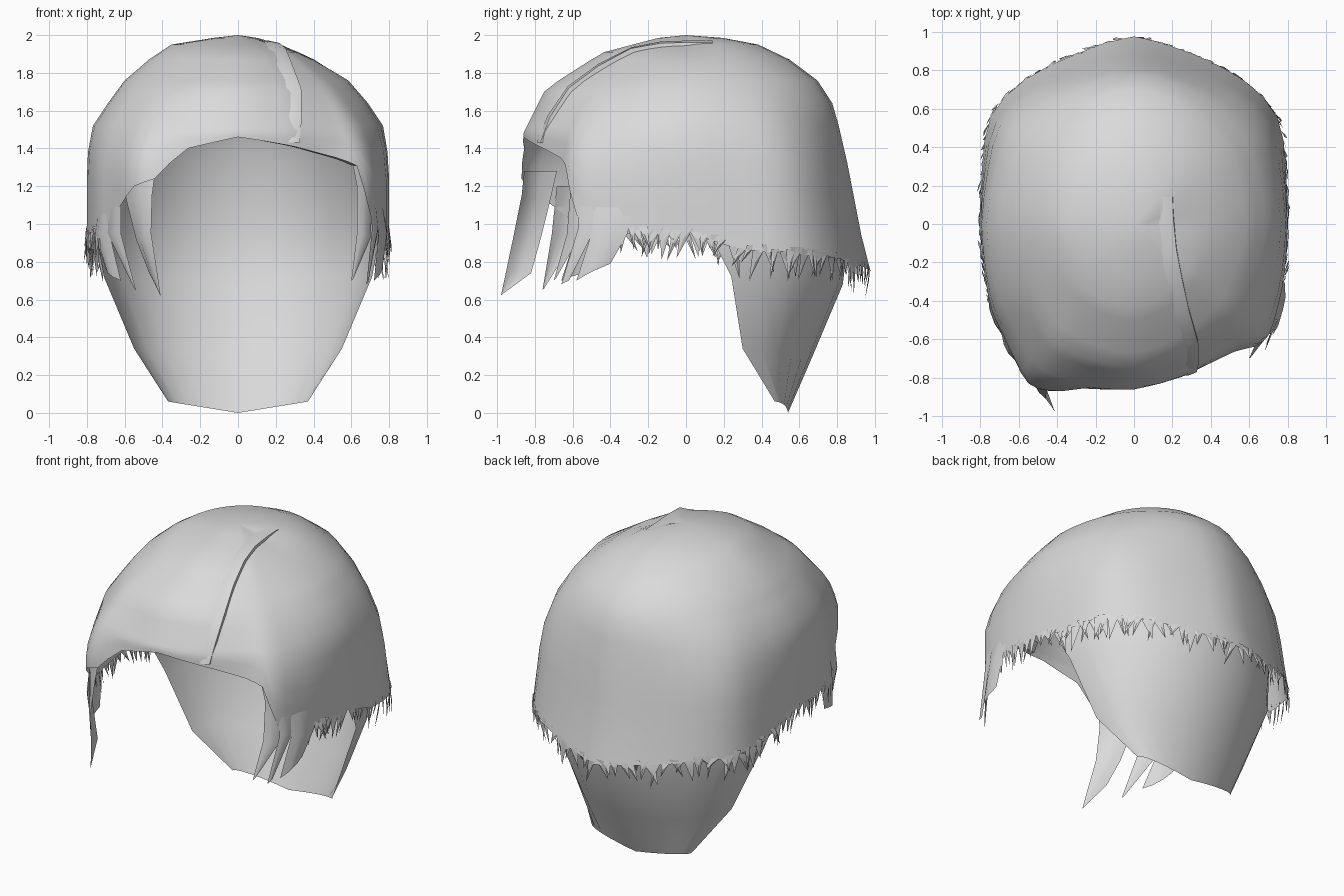
import bpy, bmesh, math, random
from mathutils import Vector
from mathutils.bvhtree import BVHTree

if "Cube" in bpy.data.objects:
    bpy.data.objects.remove(bpy.data.objects["Cube"])

random.seed(4)
grey = bpy.data.materials.new("hair_grey")
grey.diffuse_color = (0.7, 0.7, 0.7, 1)
grey.use_nodes = True
grey.node_tree.nodes["Principled BSDF"].inputs["Base Color"].default_value = grey.diffuse_color


def make(name, verts, faces, angle=60):
    """Build a sheet whose faces all point away from the head centre."""
    me = bpy.data.meshes.new(name)
    me.from_pydata([tuple(v) for v in verts], [], faces)
    bm = bmesh.new()
    bm.from_mesh(me)
    bmesh.ops.remove_doubles(bm, verts=bm.verts, dist=0.0005)
    bm.normal_update()
    for f in bm.faces:
        if f.normal.dot(f.calc_center_median() - Vector((0, 0, 1))) < 0:
            f.normal_flip()
    bm.to_mesh(me)
    bm.free()
    ob = bpy.data.objects.new(name, me)
    bpy.context.collection.objects.link(ob)
    me.materials.append(grey)
    bpy.context.view_layer.objects.active = ob
    ob.select_set(True)
    bpy.ops.object.shade_smooth_by_angle(angle=math.radians(angle))
    ob.select_set(False)
    return ob


def grid(rows, closed=False):
    n = len(rows[0])
    faces = []
    for r in range(len(rows) - 1):
        for c in range(n if closed else n - 1):
            d = (c + 1) % n
            faces.append((r * n + c, r * n + d, (r + 1) * n + d, (r + 1) * n + c))
    return [v for row in rows for v in row], faces


def lerp_table(table, z):
    for (z0, s0), (z1, s1) in zip(table, table[1:]):
        if z >= z1:
            return s0 + (s1 - s0) * (z0 - z) / (z0 - z1)
    return table[-1][1]


# Outline seen from above with the hem height at each point
OUTLINE = [(0, -.86, 1.46), (.25, -.80, 1.42), (.34, -.76, 1.40), (.53, -.67, 1.35),
           (.63, -.64, 1.31), (.70, -.58, 1.05), (.745, -.45, .95), (.785, -.25, .95),
           (.80, 0, .96), (.80, .3, .86), (.76, .57, .84), (.58, .77, .83),
           (.30, .90, .79), (0, .98, .75), (-.30, .90, .79), (-.58, .77, .83),
           (-.76, .57, .84), (-.80, .3, .86), (-.80, 0, .96), (-.78, -.25, .95),
           (-.74, -.45, .95), (-.68, -.58, 1.0), (-.62, -.71, 1.1), (-.55, -.83, 1.2),
           (-.44, -.87, 1.24), (-.27, -.87, 1.40)]
# Width of the cap by height, as a share of the outline
LEFT = [(2, 0), (1.985, .16), (1.95, .44), (1.87, .59), (1.76, .75), (1.64, .86),
        (1.52, .96), (1.4, .99), (1.33, 1), (.6, 1)]
RIGHT = [(2, 0), (1.985, .08), (1.95, .24), (1.91, .39), (1.87, .50), (1.76, .73),
         (1.64, .86), (1.52, .96), (1.33, 1), (.6, 1)]
FRONT = [(2, 0), (1.985, .17), (1.91, .50), (1.87, .58), (1.76, .78), (1.70, .87),
         (1.48, 1), (.6, 1)]
BACK = [(2, 0), (1.985, .2), (1.95, .39), (1.87, .56), (1.76, .71), (1.64, .79),
        (1.52, .825), (1.33, .87), (.85, .965), (.74, 1), (.6, 1.01)]


def shell_point(x, y, z):
    depth = .98 if y > 0 else .865
    w = min(1, abs(y) / depth) ** (1.0 if y > 0 else 1.3)
    side = lerp_table(RIGHT if x > 0 else LEFT, z)
    s = side * (1 - w) + lerp_table(BACK if y > 0 else FRONT, z) * w
    # the crown is rounder than the hem, most of all at the front right
    k = max(0, min(1, (z - 1.30) / .45)) * .9
    e = min(1.02, 1 / math.hypot(x / .8, y / depth))
    s *= 1 - k + k * e
    if y < 0:
        s *= 1 - k * (.06 if x > 0 else .03) * min(1, 2 * abs(x * y) / (.8 * depth))
    return Vector((x * s, y * s, z))


def outline_at(t):
    """Smooth plan outline, straight hem between the control points."""
    n = len(OUTLINE)
    i, f = int(math.floor(t)) % n, t % 1
    p = [Vector(OUTLINE[(i + k) % n]) for k in (-1, 0, 1, 2)]
    q = .5 * (2 * p[1] + (p[2] - p[0]) * f + (2 * p[0] - 5 * p[1] + 4 * p[2] - p[3]) * f * f
              + (3 * p[1] - p[0] - 3 * p[2] + p[3]) * f ** 3)
    return q.x, q.y, p[1].z + (p[2].z - p[1].z) * f


# Outer hair cap
cols = [outline_at(i / 2) for i in range(len(OUTLINE) * 2)]
rows = [[shell_point(x, y, z) for x, y, h in cols]
        for z in (2, 1.985, 1.95, 1.91, 1.87, 1.76, 1.70, 1.64, 1.52)]
for f in (.25, .5, .75, 1):
    rows.append([shell_point(x, y, 1.52 + (h - 1.52) * f) for x, y, h in cols])
cap_v, cap_f = grid(rows, True)
make("hair_cap", cap_v, cap_f)
bvh = BVHTree.FromPolygons(cap_v, cap_f)


def on_cap(p, lift):
    """Nearest cap point, moved outward by lift."""
    co, no, _, _ = bvh.find_nearest(Vector(p))
    if no.dot(co - Vector((0, 0, 1))) < 0:
        no = -no
    return co + no * lift


# Inner lining that runs down to the nape: half width, edge y, edge z, middle y, middle z
LINING = [(.37, .47, .06, .54, 0), (.55, .30, .34, .67, .30), (.71, .24, .72, .83, .68),
          (.76, .10, 1.0, .87, 1.0), (.74, -.1, 1.33, .81, 1.33), (.65, -.15, 1.58, .74, 1.58),
          (.48, -.15, 1.77, .59, 1.77), (.25, -.1, 1.90, .35, 1.90), (.02, 0, 1.95, .02, 1.95)]
rows = []
for w, ye, ze, ym, zm in LINING:
    row = []
    for i in range(13):
        a = math.pi * (i / 12 - .5)
        s, c = math.sin(a), math.cos(a)
        row.append(Vector((w * s, ye + (ym - ye) * c, zm + (ze - zm) * abs(s))))
    rows.append(row)
make("nape_lining", *grid(rows))


# Hanging locks, each a bowed sheet that grows out of the cap
def lock(name, edge_a, edge_b):
    rows = []
    for i, (a, b) in enumerate(zip(edge_a, edge_b)):
        a, b = Vector(a), Vector(b)
        out = Vector((a.x + b.x, a.y + b.y, 0)).normalized() * (b - a).length * .1
        row = [a, a.lerp(b, .33) + out, a.lerp(b, .67) + out, b]
        rows.append([on_cap(p, -.012) for p in row] if i == 0 else row)
    make(name, *grid(rows))


lock("left_front_lock",
     [(-.44, -.87, 1.28), (-.455, -.87, 1.15), (-.46, -.91, .95), (-.43, -.95, .76), (-.41, -.98, .62)],
     [(-.63, -.69, 1.28), (-.59, -.72, 1.12), (-.54, -.77, .92), (-.47, -.82, .74), (-.415, -.97, .63)])
lock("left_middle_lock",
     [(-.63, -.69, 1.2), (-.62, -.71, .95), (-.54, -.76, .65)],
     [(-.69, -.55, 1.2), (-.69, -.57, .95), (-.55, -.75, .66)])
lock("left_side_lock",
     [(-.69, -.57, 1.15), (-.68, -.58, .95), (-.62, -.66, .70)],
     [(-.77, -.35, 1.15), (-.76, -.36, .95), (-.70, -.47, .76)])
lock("right_front_lock",
     [(.61, -.65, 1.36), (.63, -.61, 1.2), (.63, -.63, .95), (.60, -.70, .70)],
     [(.71, -.55, 1.36), (.715, -.53, 1.15), (.70, -.57, .92), (.61, -.69, .71)])
lock("right_middle_lock",
     [(.69, -.58, 1.2), (.71, -.57, .98), (.68, -.66, .68)],
     [(.74, -.46, 1.2), (.745, -.48, .98), (.69, -.62, .70)])
lock("right_side_lock",
     [(.74, -.49, 1.15), (.745, -.50, .95), (.72, -.58, .70)],
     [(.785, -.27, 1.15), (.785, -.31, .95), (.76, -.40, .79)])

# Parting: a raised lip that drops into a crease
PART = [(.20, .14, 1.96), (.205, .02, 1.96), (.215, -.13, 1.94), (.24, -.28, 1.90),
        (.28, -.45, 1.82), (.32, -.60, 1.69), (.325, -.70, 1.55), (.32, -.76, 1.43)]
rows = []
for i, p in enumerate(PART):
    h = .026 * math.sin(math.pi * (i + .4) / 8.6)
    rows.append([on_cap(Vector(p) + Vector((dx, 0, 0)), lift)
                 for dx, lift in ((-.12, -.02), (-.05, h * .7), (0, h), (.014, -.012))])
make("parting_lip", *grid(rows), angle=40)

# Turned-under edge along the right half of the fringe
rows = [[], [], []]
for i in range(1, 9):
    x, y, h = outline_at(i / 2)
    p = shell_point(x, y, h)
    inward = Vector((-x, -y, 0)).normalized()
    for row, (d, dz) in zip(rows, ((0, 0), (.04, 0), (.07, .06))):
        row.append(p + inward * d + Vector((0, 0, dz)))
make("fringe_underside", *grid(rows))

# Ragged tips along the lower hem
verts, faces = [], []
t = 6.2
while t < 20.6:
    x, y, h = outline_at(t)
    out = Vector((x, y, 0)).normalized()
    side = Vector((-out.y, out.x, 0))
    base = shell_point(x, y, h + random.uniform(0, .04)) + out * .002
    w = random.uniform(.02, .035)
    tip = base + side * random.uniform(-.06, .06) + out * random.uniform(-.025, .012)
    tip.z -= random.uniform(.07, .17)
    mid = base.lerp(tip, .4) + out * .006
    k = len(verts)
    verts += [base - side * w, base + side * w, mid, tip]
    faces += [(k, k + 2, k + 1), (k, k + 3, k + 2), (k + 1, k + 2, k + 3)]
    t += random.uniform(.1, .2)
make("hem_tips", verts, faces, angle=20)
